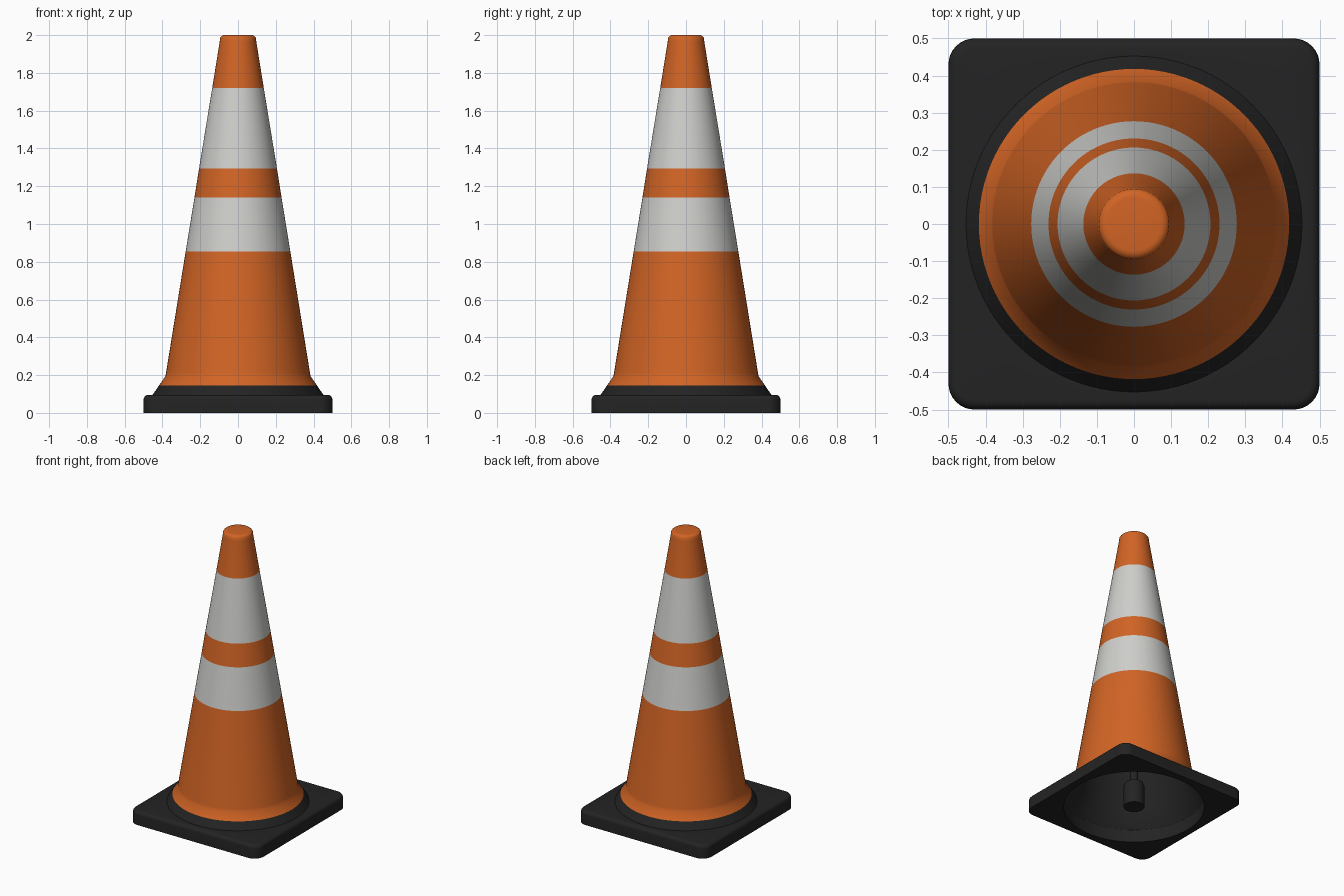
import bpy, bmesh, math

if "Cube" in bpy.data.objects:
    bpy.data.objects.remove(bpy.data.objects["Cube"])


def material(name, rgb):
    m = bpy.data.materials.new(name)
    m.diffuse_color = (*rgb, 1)
    m.use_nodes = True
    m.node_tree.nodes["Principled BSDF"].inputs["Base Color"].default_value = m.diffuse_color
    return m


ORANGE = material("orange plastic", (0.64, 0.127, 0.018))
WHITE = material("reflective white", (0.62, 0.62, 0.60))
BLACK = material("black rubber", (0.017, 0.017, 0.017))


def skin(name, rings, mats, pick=lambda i: 0, closed=False, cap_start=False, cap_end=False):
    """Join rings of points with quads; pick(i) gives the material of band i."""
    bm = bmesh.new()
    loops = [[bm.verts.new(p) for p in ring] for ring in rings]
    count = len(loops[0])
    for i in range(len(loops) if closed else len(loops) - 1):
        a, b = loops[i], loops[(i + 1) % len(loops)]
        for j in range(count):
            k = (j + 1) % count
            bm.faces.new((a[j], a[k], b[k], b[j])).material_index = pick(i)
    if cap_start:
        bm.faces.new(loops[0][::-1]).material_index = pick(0)
    if cap_end:
        bm.faces.new(loops[-1]).material_index = pick(len(loops) - 2)
    mesh = bpy.data.meshes.new(name)
    bm.to_mesh(mesh)
    bm.free()
    for m in mats:
        mesh.materials.append(m)
    obj = bpy.data.objects.new(name, mesh)
    bpy.context.collection.objects.link(obj)
    bpy.ops.object.select_all(action='DESELECT')
    obj.select_set(True)
    bpy.context.view_layer.objects.active = obj
    bpy.ops.object.shade_smooth_by_angle(angle=math.radians(35))
    return obj


def circle(r, z, angles=None, n=96):
    angles = angles or [2 * math.pi * i / n for i in range(n)]
    return [(r * math.cos(a), r * math.sin(a), z) for a in angles]


def rounded_square(half, corner, z, arc=8, side=16):
    pts = []
    c = half - corner
    for q in range(4):
        local = []
        for i in range(1, side):  # straight side, evenly spread by angle
            t = math.atan2(c, half) * (2 * i / side - 1)
            local.append((half, half * math.tan(t)))
        for i in range(arc + 1):  # rounded corner
            t = math.pi / 2 * i / arc
            local.append((c + corner * math.cos(t), c + corner * math.sin(t)))
        ca, sa = round(math.cos(q * math.pi / 2)), round(math.sin(q * math.pi / 2))
        pts += [(x * ca - y * sa, x * sa + y * ca, z) for x, y in local]
    return pts


# Square base with soft top edge and a round opening
HOLE, BASE_TOP, SOFT = 0.452, 0.095, 0.025
rings = [rounded_square(0.5, 0.07, 0)]
for i in range(6):
    t = math.pi / 2 * i / 5
    inset = SOFT * (1 - math.cos(t))
    rings.append(rounded_square(0.5 - inset, 0.07 - inset, BASE_TOP - SOFT + SOFT * math.sin(t)))
around = [math.atan2(y, x) for x, y, z in rings[0]]
rings += [circle(HOLE, BASE_TOP, around), circle(HOLE, 0, around)]
skin("base", rings, [BLACK], closed=True)

# Cone body: black collar, then orange and white bands
profile = [(0.456, 0.09), (0.418, 0.145), (0.384, 0.195), (0.3805, 0.215), (0.277, 0.855),
           (0.2305, 1.14), (0.206, 1.295), (0.1365, 1.72), (0.097, 1.965)]
for i in range(1, 6):  # rounded tip
    t = math.radians(10 + 80 * i / 5)
    profile.append((0.072 + 0.025 * math.cos(t), 1.975 + 0.025 * math.sin(t)))
bands = {0: 2, 4: 1, 6: 1}
skin("cone_body", [circle(r, z) for r, z in profile], [ORANGE, WHITE, BLACK],
     pick=lambda i: bands.get(i, 0), cap_end=True)

# Dark inside wall of the hollow cone
inside = [(0.452, 0.09), (0.375, 0.20), (0.088, 1.96)]
lining = skin("inner_lining", [circle(r, z) for r, z in inside], [BLACK], cap_end=True)
lining.data.flip_normals()

# Centre post: thick foot and slim rod
post = [(0.067, 0.0), (0.067, 0.15), (0.06, 0.17), (0.027, 0.175), (0.027, 1.99)]
skin("centre_post", [circle(r, z, n=32) for r, z in post], [BLACK],
     cap_start=True, cap_end=True)
